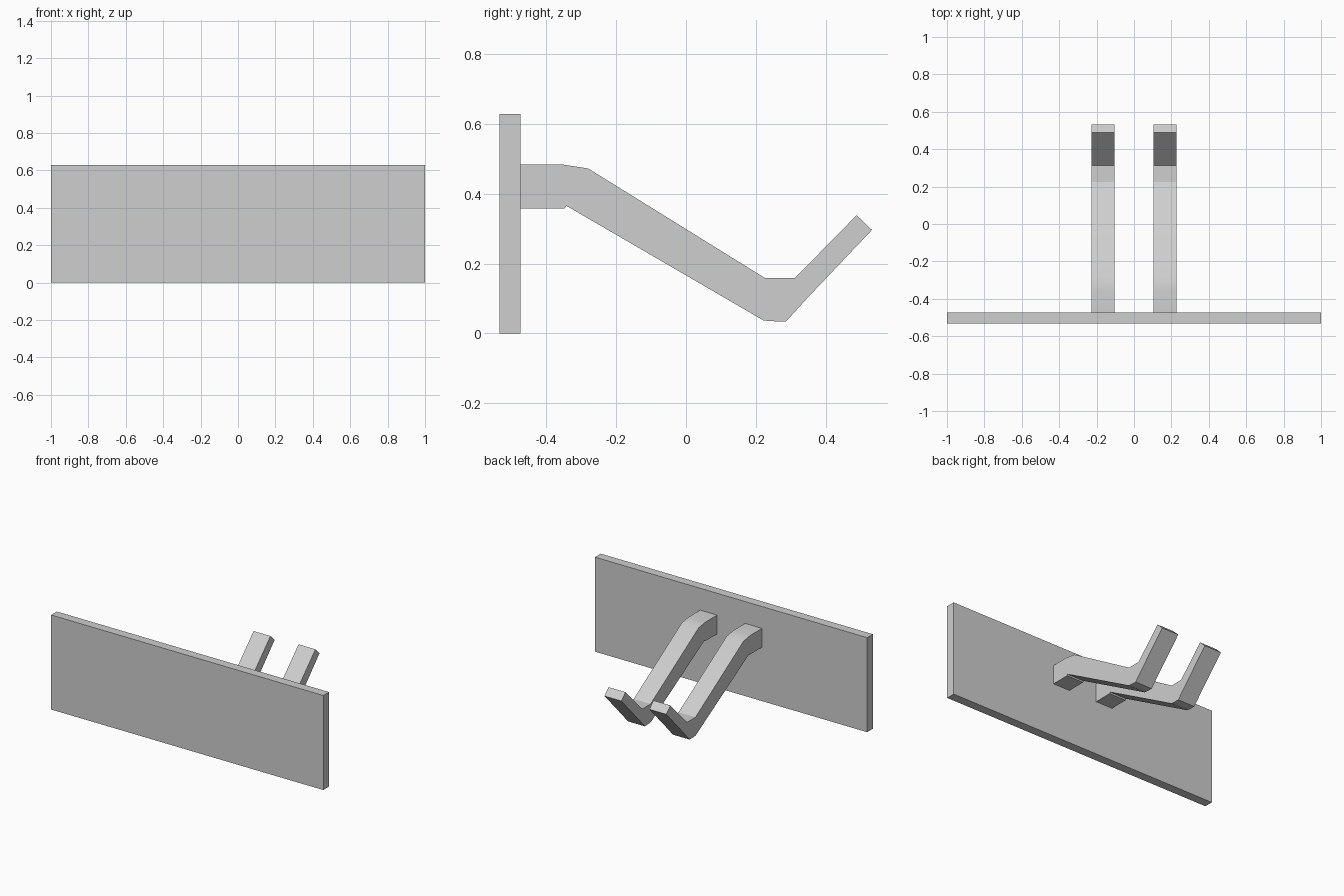
import bpy
import bmesh

if "Cube" in bpy.data.objects:
    bpy.data.objects.remove(bpy.data.objects["Cube"])

steel = bpy.data.materials.new("light_grey")
steel.diffuse_color = (0.62, 0.62, 0.62, 1)
steel.use_nodes = True
steel.node_tree.nodes["Principled BSDF"].inputs["Base Color"].default_value = steel.diffuse_color


def extrude_profile(name, profile, x0, x1):
    """Extrude a closed (y, z) outline from x0 to x1."""
    bm = bmesh.new()
    face = bm.faces.new([bm.verts.new((x0, y, z)) for y, z in profile])
    result = bmesh.ops.extrude_face_region(bm, geom=[face])
    verts = [v for v in result["geom"] if isinstance(v, bmesh.types.BMVert)]
    bmesh.ops.translate(bm, verts=verts, vec=(x1 - x0, 0, 0))
    bmesh.ops.recalc_face_normals(bm, faces=bm.faces)
    mesh = bpy.data.meshes.new(name)
    bm.to_mesh(mesh)
    bm.free()
    mesh.materials.append(steel)
    obj = bpy.data.objects.new(name, mesh)
    bpy.context.collection.objects.link(obj)
    return obj


# Flat wall plate
extrude_profile("wall_plate",
                [(-0.533, 0), (-0.473, 0), (-0.473, 0.628), (-0.533, 0.628)],
                -1, 1)

# Pair of bent hook arms: stub, sloping arm, elbow and upturned tip
hook = [(-0.473, 0.483), (-0.353, 0.483), (-0.28, 0.472), (0.225, 0.159),
        (0.312, 0.159), (0.488, 0.338), (0.532, 0.296), (0.347, 0.101),
        (0.286, 0.034), (0.245, 0.035), (0.222, 0.037), (-0.342, 0.365),
        (-0.348, 0.357), (-0.473, 0.357)]
for side, x0 in (("left", -0.227), ("right", 0.103)):
    arm = extrude_profile(side + "_hook", hook, x0, x0 + 0.124)
    bpy.ops.object.select_all(action="DESELECT")
    arm.select_set(True)
    bpy.context.view_layer.objects.active = arm
    bpy.ops.object.shade_smooth_by_angle(angle=0.5)
